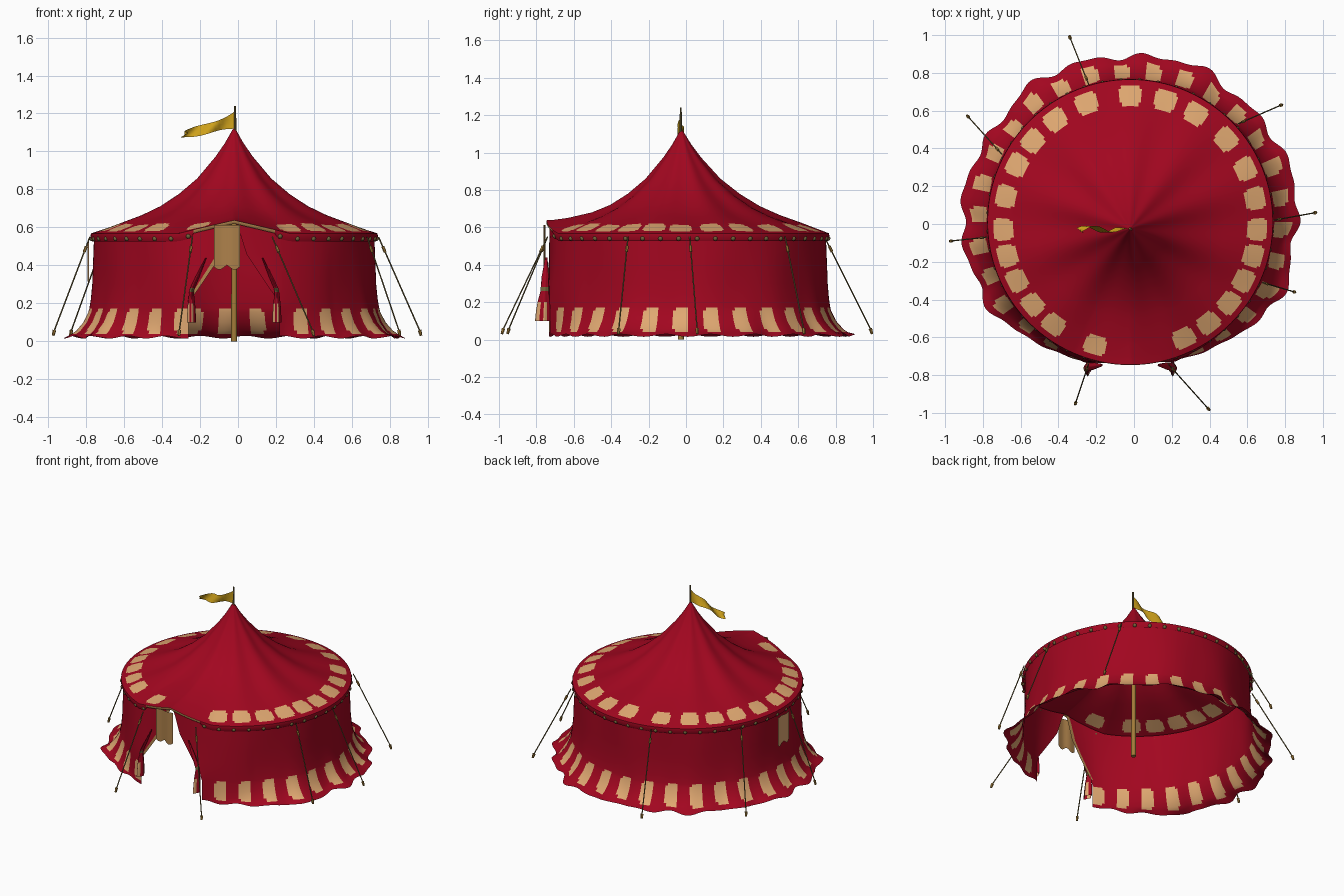
import bpy, math
from math import sin, cos, pi
from mathutils import Vector

if "Cube" in bpy.data.objects:
    bpy.data.objects.remove(bpy.data.objects["Cube"])

CX, CY = -0.02, 0.01


def material(name, rgb):
    m = bpy.data.materials.new(name)
    m.diffuse_color = (*rgb, 1)
    m.use_nodes = True
    m.node_tree.nodes["Principled BSDF"].inputs["Base Color"].default_value = m.diffuse_color
    return m


RED = material("crimson canvas", (0.36, 0.002, 0.014))
TAN = material("tan patches", (0.74, 0.39, 0.165))
BROWN = material("banner brown", (0.42, 0.22, 0.07))
GOLD = material("flag gold", (0.64, 0.37, 0.012))
ROPE = material("olive rope", (0.16, 0.12, 0.04))
WOOD = material("pole wood", (0.36, 0.20, 0.04))


def grid(name, nu, nv, point, mats, pick=None, closed=False):
    """Surface from point(i, j); columns i wrap round when closed."""
    cols = nu if closed else nu + 1
    verts = [point(i, j) for j in range(nv + 1) for i in range(cols)]
    faces, idx = [], []
    for j in range(nv):
        for i in range(nu):
            k = (i + 1) % cols
            faces.append((j * cols + i, j * cols + k, (j + 1) * cols + k, (j + 1) * cols + i))
            idx.append(pick(i, j) if pick else 0)
    me = bpy.data.meshes.new(name)
    me.from_pydata(verts, [], faces)
    for m in mats:
        me.materials.append(m)
    for p, n in zip(me.polygons, idx):
        p.material_index = n
        p.use_smooth = True
    ob = bpy.data.objects.new(name, me)
    bpy.context.collection.objects.link(ob)
    return ob


def ring(r, phi, z):
    # phi is measured from the front, towards +x
    return (CX + r * sin(phi), CY - r * cos(phi), z)


def signed(phi):
    return (phi + pi) % (2 * pi) - pi


def raised(phi):
    # the eave lifts into a small peak over the door
    return 0.07 * max(0, 1 - abs(signed(phi)) / 0.40)


def rod(name, a, b, r1, r2, mat, sides=8):
    a, b = Vector(a), Vector(b)
    d = b - a
    bpy.ops.mesh.primitive_cone_add(vertices=sides, radius1=r1, radius2=r2, depth=d.length, location=(a + b) / 2)
    ob = bpy.context.object
    ob.name = name
    ob.rotation_mode = 'QUATERNION'
    ob.rotation_quaternion = d.to_track_quat('Z', 'Y')
    ob.data.materials.append(mat)
    bpy.ops.object.shade_smooth_by_angle()
    return ob


# Roof: swept profile with sagging panels between ten ribs, hand-placed patches
ROOF = [(0.755, 0.568), (0.725, 0.580), (0.71, 0.586), (0.64, 0.614), (0.62, 0.622), (0.5, 0.667),
        (0.4, 0.714), (0.3, 0.778), (0.2, 0.86), (0.1, 0.975), (0.05, 1.045), (0.006, 1.12)]
ROOF_PATCHES = [25, 38, 51, 63, 75, 87, 101, 115, 131, 149, 164, 180, 200, 216, 230, 243,
                258, 273, 285, 297, 310, 323, 344]


def roof_point(i, j):
    phi = 2 * pi * i / 360
    r, z = ROOF[j]
    sag = 0.017 * sin(5 * phi) ** 2 * sin(pi * min(1, r / 0.755)) if r < 0.75 else 0
    x, y, z = ring(r, phi, z - sag + raised(phi) * (r / 0.755) ** 4)
    return (x, y - 0.035 * (1 - r / 0.755), z)


def roof_mat(i, j):
    if not 1 <= j <= 3:
        return 0
    half = 4.6 if j == 2 else 3.6
    return 1 if min(abs(i + 0.5 - a) for a in ROOF_PATCHES) < half else 0


grid("roof", 360, len(ROOF) - 1, roof_point, [RED, TAN], roof_mat, True)

# Valance band under the eave, thin and brown over the door
VAL = [(0.748, 0.041), (0.757, 0.018), (0.755, 0)]


def valance_point(i, j):
    phi = 2 * pi * i / 240
    r, drop = VAL[j]
    thin = 0.45 if abs(signed(phi)) < 0.30 else 1
    return ring(r, phi, 0.568 + raised(phi) - drop * thin)


grid("valance", 240, 2, valance_point, [RED, BROWN],
     lambda i, j: 1 if min(i, 239 - i) < 11 else 0, True)

# Wall: flared hem, patches along the bottom and an arched door gap
ROWS = [(0.022, 1), (0.04, 0.72), (0.056, 0.56), (0.1, 0.3), (0.155, 0.12), (0.172, 0.09),
        (0.22, 0.04), (0.3, 0), (0.38, 0), (0.46, 0), (0.52, 0), (0.56, 0)]
DOOR = 15 * 2 * pi / 300


def wall_point(i, j):
    z, flare = ROWS[j]
    phi = signed(DOOR + i * 2 * pi / 300)
    side = 1 if phi > 0 else -1
    a = abs(phi)
    h = DOOR * min(1, max(0.02, 1 - (z - 0.2) / 0.36))
    a -= (DOOR - h) * max(0, 1 - (a - DOOR) / 0.35)
    spread = min(1, max(0, (a - 0.35) / 0.75))
    wob = 0.014 * sin(17 * phi) + 0.010 * sin(7 * phi + 1) + 0.008 * sin(29 * phi)
    r = 0.738 + 0.018 * (1 - z / 0.56) * spread + 0.004 * sin(12 * phi) * min(1, (0.56 - z) * 5)
    r += flare * spread * (0.13 + wob)
    # the front stays flat beside the door
    r += 0.04 * max(0, 1 - abs(a - DOOR) / 0.45) * min(1, (0.56 - z) * 3)
    if z > 0.5:
        z += raised(a)
    if j == 0:
        z += 0.007 * sin(23 * phi)
    return ring(r, side * a, z)


def wall_mat(i, j):
    k = (i + 5) % 10
    lo, hi = (1, 4) if j in (1, 4) else (0, 4)
    if 1 <= j <= 4 and lo <= k <= hi:
        return 1
    return 2 if i >= 269 and j >= 6 else 0


grid("wall", 270, len(ROWS) - 1, wall_point, [RED, TAN, BROWN], wall_mat)

# Tied-back door curtains
CURT = [(0.1, 0.036), (0.15, 0.034), (0.2, 0.029), (0.26, 0.018), (0.28, 0.018), (0.34, 0.016), (0.44, 0.005)]
for s in (-1, 1):
    def curtain_point(i, j, s=s):
        z, r = CURT[j]
        t = 2 * pi * i / 16
        r *= 1 + 0.2 * cos(4 * t)
        lean = -s * max(0, z - 0.27) * 0.45
        return (CX + s * 0.225 + lean + r * cos(t) * 0.55, -0.764 + 0.05 * max(0, z - 0.1) + r * sin(t), z)
    grid("door_curtain", 16, 6, curtain_point, [RED, TAN, ROPE],
         lambda i, j: 1 if j <= 1 and i % 4 < 2 else (2 if j == 3 else 0), True)


# Hanging banners with a notched lower edge
def banner(name, phi, r, top, height, mat):
    def point(i, j):
        u = i / 8 - 0.5
        notch = 0.03 * (1 - abs(abs(u) - 0.3) / 0.3)
        z = top - height * (1 - j / 6) - (notch if j == 0 else 0)
        x, y, z = ring(r + 0.004 * sin(9 * u), phi, z)
        return (x + 0.135 * u * cos(phi), y + 0.135 * u * sin(phi), z)
    grid(name, 8, 6, point, [mat])


banner("front_banner", -0.05, 0.768, 0.612, 0.21, BROWN)
banner("side_banner", -1.57, 0.768, 0.525, 0.19, TAN)

# Beads along the valance
for n in range(48):
    phi = 2 * pi * (n + 0.5) / 48
    if abs(signed(phi)) > 0.3:
        bpy.ops.mesh.primitive_uv_sphere_add(segments=8, ring_count=6, radius=0.013,
                                             location=ring(0.751, phi, 0.541 + raised(phi)))
        bead = bpy.context.object
        bead.name = "valance_bead"
        bead.data.materials.append(ROPE)
        bpy.ops.object.shade_smooth()

# Centre pole and mast
rod("centre_pole", (-0.02, -0.028, 0), (-0.02, -0.028, 1.1), 0.016, 0.014, WOOD, 12)
rod("mast", (-0.015, -0.028, 1.08), (-0.015, -0.028, 1.24), 0.007, 0.005, ROPE)


# Pennant flag
def flag_point(i, j):
    u, v = i / 14, j / 4
    top = 1.21 - 0.115 * u ** 0.9 - 0.008 * sin(6 * u)
    low = 1.12 - 0.05 * u + 0.006 * sin(7 * u)
    x = -0.018 - 0.285 * u + (0.04 * v if i == 14 else 0)
    return (x, -0.028 + 0.018 * sin(9 * u + 2 * v) * min(1, 3 * u), low + (top - low) * v)


grid("flag", 14, 4, flag_point, [GOLD])

# Guy ropes: peg position, then the point on the eave
GUYS = [((-0.34, 0.99), (-0.24, 0.74)), ((0.78, 0.63), (0.55, 0.53)), ((0.96, 0.06), (0.74, 0.02)),
        ((0.85, -0.36), (0.68, -0.31)), ((0.395, -0.98), (0.18, -0.74)), ((-0.31, -0.95), (-0.24, -0.74)),
        ((-0.97, -0.09), (-0.78, -0.07)), ((-0.88, 0.57), (-0.70, 0.37))]
for (px, py), (tx, ty) in GUYS:
    foot, top = Vector((px, py, 0.05)), Vector((tx, ty, 0.55))
    rod("guy_rope", foot, top, 0.0038, 0.0038, ROPE, 6)
    rod("rope_toggle", top.lerp(foot, 0.10), top.lerp(foot, 0.16), 0.008, 0.008, WOOD, 6)
    out = (foot - top).normalized() * 0.02
    rod("ground_peg", (px + out.x / 2, py + out.y / 2, 0.03), foot - out / 2, 0.007, 0.010, WOOD, 6)
